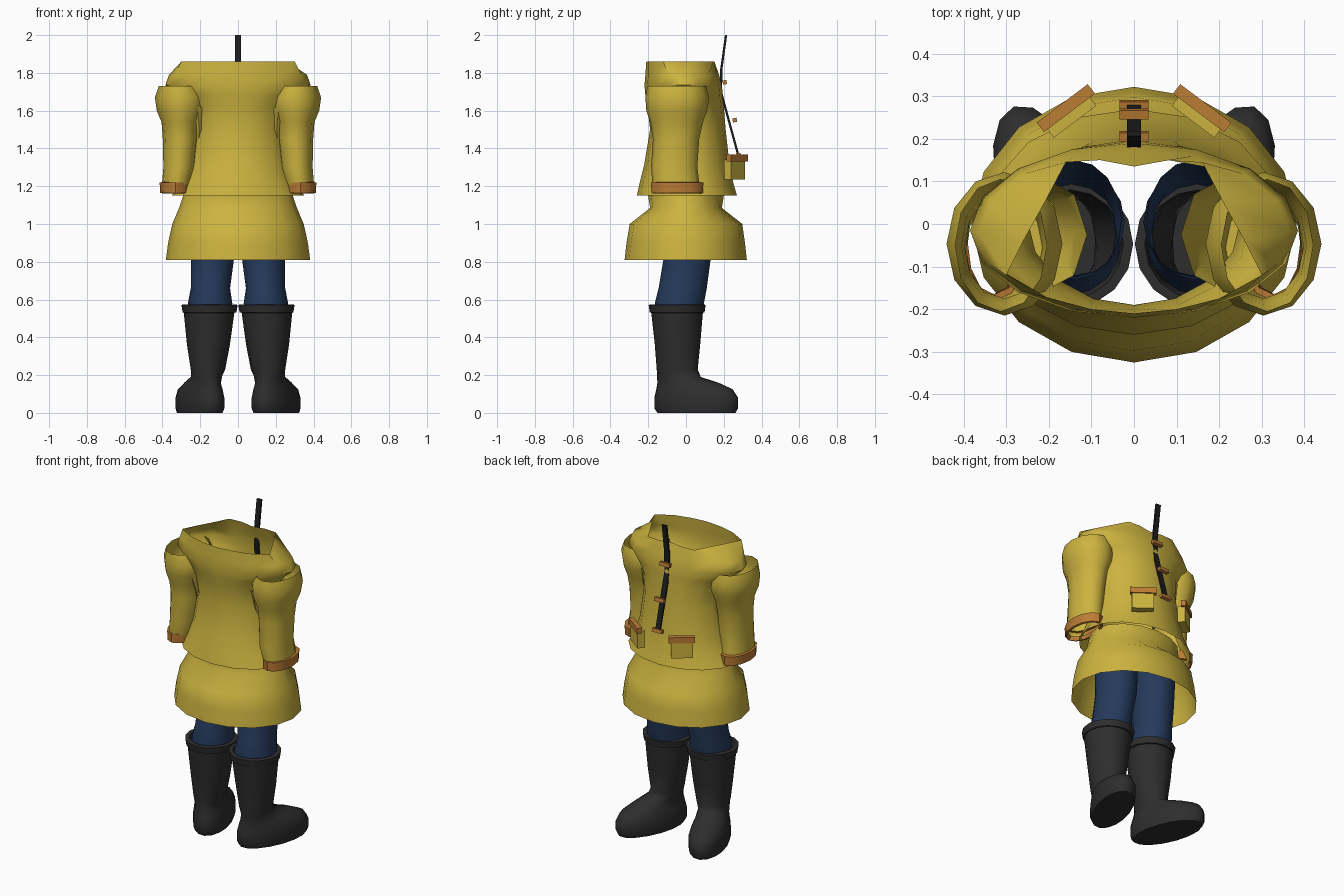
import bpy, bmesh, math
from mathutils import Matrix, Vector

if "Cube" in bpy.data.objects:
    bpy.data.objects.remove(bpy.data.objects["Cube"])


def material(name, rgb):
    m = bpy.data.materials.new(name)
    m.diffuse_color = (*rgb, 1)
    m.use_nodes = True
    m.node_tree.nodes["Principled BSDF"].inputs["Base Color"].default_value = m.diffuse_color
    return m


YELLOW = material("raincoat yellow", (0.60, 0.45, 0.05))
ORANGE = material("orange trim", (0.50, 0.20, 0.035))
BLUE = material("denim blue", (0.018, 0.042, 0.105))
RUBBER = material("boot rubber", (0.027, 0.027, 0.027))
BLACK = material("strap black", (0.012, 0.012, 0.012))


def finish(name, bm, mat, angle=40):
    me = bpy.data.meshes.new(name)
    bm.to_mesh(me)
    bm.free()
    me.materials.append(mat)
    ob = bpy.data.objects.new(name, me)
    bpy.context.collection.objects.link(ob)
    bpy.ops.object.select_all(action='DESELECT')
    ob.select_set(True)
    bpy.context.view_layer.objects.active = ob
    bpy.ops.object.shade_smooth_by_angle(angle=math.radians(angle))
    return ob


def ellipse(z, x0, x1, y0, y1, turn=0, n=16):
    """Ring given by its extents, starting at the front and turned about its middle."""
    c = Vector(((x0 + x1) / 2, (y0 + y1) / 2, z))
    rot = Matrix.Rotation(math.radians(turn), 3, 'Z')
    return [c + rot @ Vector(((x1 - x0) / 2 * math.sin(a), -(y1 - y0) / 2 * math.cos(a), 0))
            for a in (2 * math.pi * i / n for i in range(n))]


def loft(name, rings, mat, side=1, cap_low=False, cap_high=False, angle=40):
    """Skin over rings listed from bottom to top; side -1 mirrors it in x."""
    bm = bmesh.new()
    rows = [[bm.verts.new((p[0] * side, p[1], p[2])) for p in r] for r in rings]
    n = len(rows[0])
    for a, b in zip(rows, rows[1:]):
        for i in range(n):
            j = (i + 1) % n
            bm.faces.new((a[i], a[j], b[j], b[i]))
    if cap_low:
        bm.faces.new(rows[0][::-1])
    if cap_high:
        bm.faces.new(rows[-1])
    if side < 0:
        bmesh.ops.reverse_faces(bm, faces=bm.faces[:])
    return finish(name, bm, mat, angle)


def box(name, loc, size, mat, turn=0, tilt=0):
    bm = bmesh.new()
    m = (Matrix.Translation(loc) @ Matrix.Rotation(math.radians(turn), 4, 'Z')
         @ Matrix.Rotation(math.radians(tilt), 4, 'X') @ Matrix.Diagonal((*size, 1)))
    bmesh.ops.create_cube(bm, size=1, matrix=m)
    return finish(name, bm, mat, 30)


# Coat body: open hem, narrow waist, broad shoulders, wide open neck
coat = [ellipse(z, -rx, rx, y0, y1) for z, rx, y0, y1 in (
    (1.15, .35, -.26, .27), (1.22, .31, -.245, .25), (1.32, .275, -.22, .23),
    (1.5, .25, -.19, .21), (1.62, .27, -.205, .20), (1.68, .32, -.215, .195),
    (1.735, .385, -.22, .19), (1.79, .365, -.215, .175))]
half = [(0, -.21), (.1, -.2), (.2, -.175), (.3, -.12), (.26, -.04),
        (.21, .05), (.16, .145), (.08, .15), (0, .135)]
coat.append([Vector((x, y, 1.86)) for x, y in half]
            + [Vector((-x, y, 1.86)) for x, y in half[-2:0:-1]])
loft("coat_body", coat, YELLOW, angle=60)

# Coat skirt
loft("coat_skirt", [ellipse(z, -rx, rx, y0, y1) for z, rx, y0, y1 in (
    (.81, .382, -.325, .322), (.9, .37, -.315, .312), (1.0, .348, -.298, .298),
    (1.085, .312, -.19, .19), (1.18, .28, -.205, .205))], YELLOW, angle=60)

for side, label in ((1, "right"), (-1, "left")):
    # Open sleeve with puffed shoulder
    loft(label + "_sleeve", [ellipse(*r, n=12) for r in (
        (1.18, .255, .405, -.175, .075), (1.3, .225, .395, -.185, .06),
        (1.45, .21, .398, -.175, .07), (1.54, .205, .405, -.19, .09),
        (1.6, .175, .43, -.21, .112), (1.67, .168, .44, -.215, .122),
        (1.73, .205, .42, -.205, .105))], YELLOW, side, angle=60)
    # Sleeve cuff folded over a short inner wall
    loft(label + "_cuff", [ellipse(*r, n=12) for r in (
        (1.185, .27, .39, -.165, .075), (1.162, .265, .40, -.175, .08),
        (1.165, .25, .412, -.183, .09), (1.22, .248, .415, -.185, .092),
        (1.222, .26, .395, -.165, .065))], ORANGE, side)
    # Funnel lining inside the armhole
    loft(label + "_armhole_lining", [ellipse(*r, n=8) for r in (
        (1.4, .18, .25, -.09, .07), (1.5, .14, .27, -.12, .09),
        (1.62, .11, .32, -.16, .11))], YELLOW, side, cap_low=True)
    # Trouser leg
    loft(label + "_trouser_leg", [ellipse(*r) for r in (
        (.5, .04, .26, -.16, .08), (.58, .03, .265, -.165, .095),
        (.66, .042, .25, -.145, .11), (.81, .022, .25, -.12, .13),
        (1.05, .03, .25, -.13, .15))], BLUE, side, angle=60)
    # Rubber boot with the toe turned outwards
    boot = [ellipse(*r) for r in (
        (0, .1, .305, -.165, .275, -20), (.025, .093, .31, -.182, .29, -20),
        (.08, .093, .31, -.182, .29, -20), (.125, .1, .3, -.17, .26, -20),
        (.16, .1, .275, -.16, .18, -18), (.19, .085, .25, -.155, .08, -10),
        (.23, .068, .25, -.155, .062), (.36, .043, .27, -.165, .075),
        (.54, .018, .288, -.185, .09))]
    loft(label + "_boot", boot, RUBBER, side, cap_low=True, angle=55)
    # Boot collar
    loft(label + "_boot_collar", [ellipse(*r) for r in (
        (.53, .018, .288, -.185, .09), (.532, .008, .293, -.192, .098),
        (.572, .002, .3, -.198, .104), (.575, .025, .275, -.175, .08),
        (.53, .03, .27, -.165, .075))], RUBBER, side)
    # Pocket and its flap
    box(label + "_pocket", (side * .152, .258, 1.288), (.125, .045, .105), YELLOW, -37 * side)
    box(label + "_pocket_flap", (side * .16, .272, 1.35), (.15, .028, .036), ORANGE, -37 * side)

# Closure strap, bending through the coat
path = [(.212, 2.0), (.187, 1.82), (.185, 1.7), (.207, 1.62), (.275, 1.37)]
bm = bmesh.new()
rows = [[bm.verts.new((x, y + dy, z)) for x, dy in
         ((-.016, -.006), (.016, -.006), (.016, .006), (-.016, .006))] for y, z in path]
for a, b in zip(rows, rows[1:]):
    for i in range(4):
        bm.faces.new((a[i], b[i], b[(i + 1) % 4], a[(i + 1) % 4]))
bm.faces.new(rows[0])
bm.faces.new(rows[-1][::-1])
bmesh.ops.recalc_face_normals(bm, faces=bm.faces[:])
finish("closure_strap", bm, BLACK, 30)

# Toggles along the strap
for i, (y, z) in enumerate(((.205, 1.75), (.258, 1.55), (.278, 1.365))):
    box("toggle_%d" % (i + 1), (0, y, z), (.068, .022, .022), ORANGE, 0, 10)
